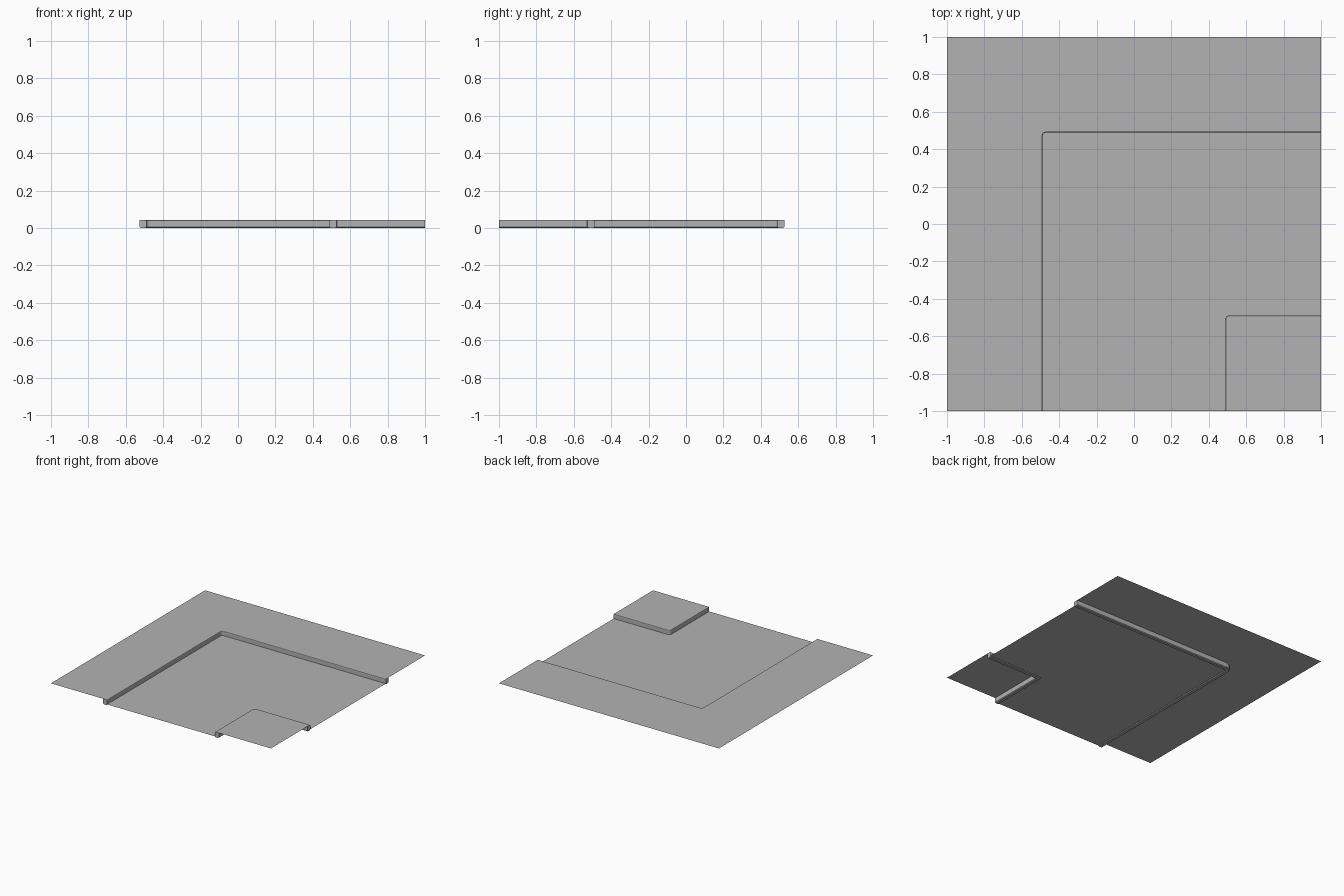
import bpy
import bmesh
from math import cos, sin, pi

if "Cube" in bpy.data.objects:
    bpy.data.objects.remove(bpy.data.objects["Cube"], do_unlink=True)

TOP, ROAD, WIDTH, EDGE, RADIUS = 0.043, 0.006, 0.036, 0.49, 0.02

concrete = bpy.data.materials.new("concrete grey")
concrete.use_nodes = True
grey = (0.45, 0.45, 0.45, 1)
concrete.diffuse_color = grey
concrete.node_tree.nodes["Principled BSDF"].inputs["Base Color"].default_value = grey


def bend(c, start):
    """L-shaped line along x = c and y = -c with a rounded corner."""
    r = max(0.004, RADIUS + start - c)
    m = c + r
    arc = [(m - r * cos(a), -m + r * sin(a)) for a in (i * pi / 12 for i in range(7))]
    return [(c, -1)] + arc + [(1, -c)]


def finish(name, bm):
    bmesh.ops.recalc_face_normals(bm, faces=bm.faces)
    mesh = bpy.data.meshes.new(name)
    bm.to_mesh(mesh)
    bm.free()
    mesh.materials.append(concrete)
    obj = bpy.data.objects.new(name, mesh)
    bpy.context.collection.objects.link(obj)
    return obj


def sheet(name, outline, z):
    bm = bmesh.new()
    face = bm.faces.new([bm.verts.new((x, y, z)) for x, y in outline])
    face.normal_update()
    if face.normal.z < 0:
        face.normal_flip()
    mesh = bpy.data.meshes.new(name)
    bm.to_mesh(mesh)
    bm.free()
    mesh.materials.append(concrete)
    bpy.context.collection.objects.link(bpy.data.objects.new(name, mesh))


def curb(name, start, side):
    """Sweep a chamfered section along the bend; side points away from the road."""
    b = 0.006
    section = [(0, b), (0, TOP - b), (b * 0.3, TOP - b * 0.3), (b, TOP),
               (WIDTH, TOP), (WIDTH, b), (WIDTH - b, 0), (b, 0)]
    bm = bmesh.new()
    rows = [[bm.verts.new((x, y, z)) for x, y in bend(start + side * d, start)]
            for d, z in section]
    for i, row in enumerate(rows):
        after = rows[(i + 1) % len(rows)]
        for j in range(len(row) - 1):
            bm.faces.new((row[j], row[j + 1], after[j + 1], after[j]))
    for end in (0, -1):
        bm.faces.new([row[end] for row in rows])
    finish(name, bm)


# Curbs on both sides of the bend
curb("outer_curb", -EDGE, -1)
curb("inner_curb", EDGE, 1)

# Raised pavements and sunken road
sheet("outer_pavement", bend(-EDGE - WIDTH, -EDGE) + [(1, 1), (-1, 1), (-1, -1)], TOP)
sheet("inner_pavement", bend(EDGE + WIDTH, EDGE) + [(1, -1)], TOP)
sheet("road", bend(-EDGE, -EDGE) + bend(EDGE, EDGE)[::-1], ROAD)
